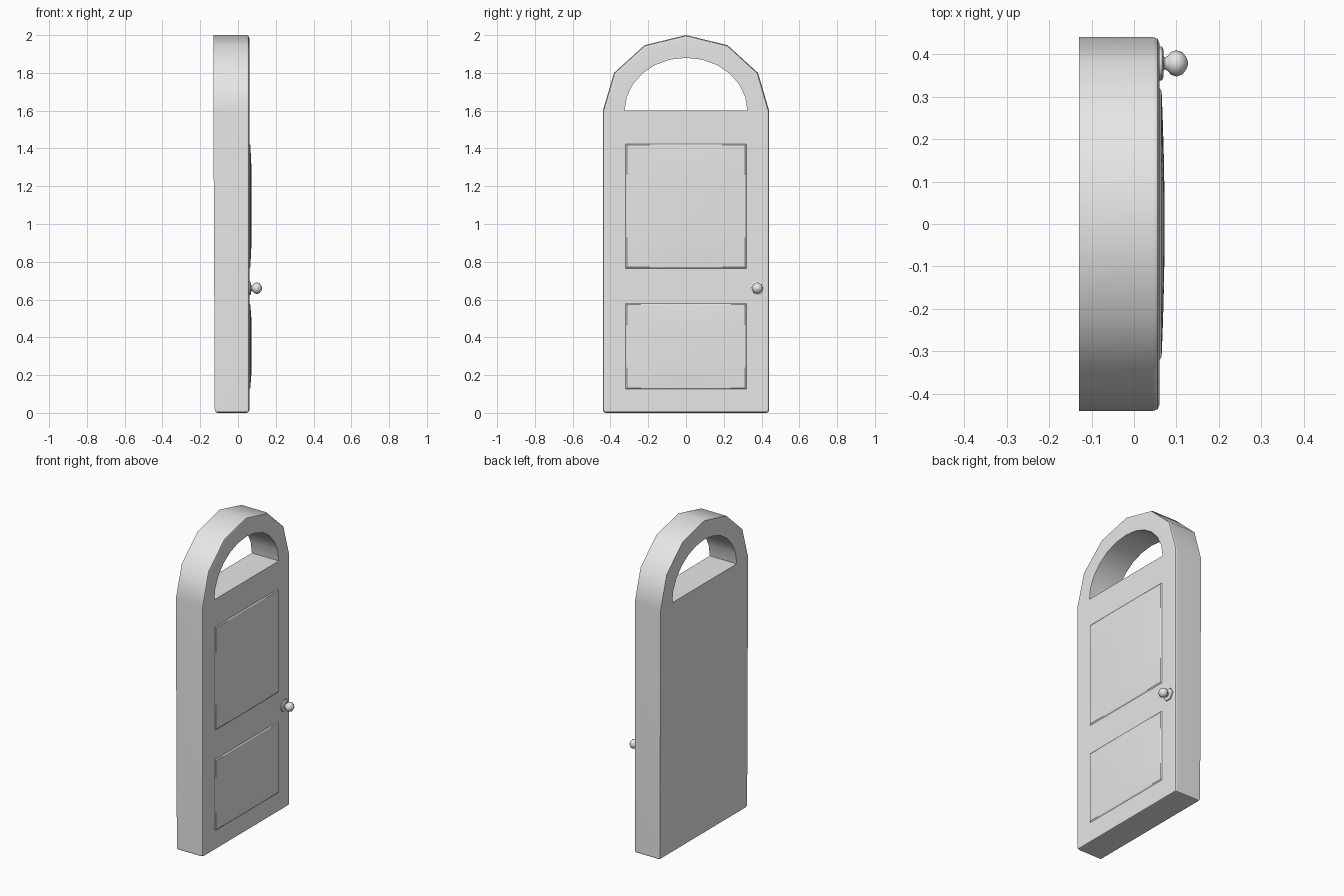
import bpy, bmesh
from math import sin, cos, pi, radians

cube = bpy.data.objects.get("Cube")
if cube:
    bpy.data.objects.remove(cube, do_unlink=True)

grey = bpy.data.materials.new("plain grey")
grey.use_nodes = True
grey.diffuse_color = (0.8, 0.8, 0.8, 1)
grey.node_tree.nodes["Principled BSDF"].inputs["Base Color"].default_value = (0.8, 0.8, 0.8, 1)

BACK, FRONT = -0.13, 0.06
SILL = 1.6


def finish(bm, name, angle):
    bmesh.ops.recalc_face_normals(bm, faces=bm.faces)
    mesh = bpy.data.meshes.new(name)
    bm.to_mesh(mesh)
    bm.free()
    mesh.materials.append(grey)
    obj = bpy.data.objects.new(name, mesh)
    bpy.context.collection.objects.link(obj)
    bpy.ops.object.select_all(action='DESELECT')
    obj.select_set(True)
    bpy.context.view_layer.objects.active = obj
    bpy.ops.object.shade_smooth_by_angle(angle=radians(angle))
    return obj


def arch(half_width, height, segments):
    return [(half_width * cos(pi * i / segments), SILL + height * sin(pi * i / segments))
            for i in range(segments + 1)]


# Door slab: lower leaf plus an arched band around the open fanlight
def door_slab():
    bm = bmesh.new()
    outer = [bm.verts.new((FRONT, y, z)) for y, z in arch(0.44, 0.4, 6)]
    inner = [bm.verts.new((FRONT, y, z)) for y, z in arch(0.325, 0.28, 12)]
    foot = [bm.verts.new((FRONT, y, 0)) for y in (-0.44, 0.44)]
    bm.faces.new([outer[0], inner[0], inner[-1], outer[-1], *foot])
    for i in range(6):
        a, b, c = inner[2 * i:2 * i + 3]
        bm.faces.new([outer[i], outer[i + 1], c, b, a])
    new = bmesh.ops.extrude_face_region(bm, geom=bm.faces[:], use_keep_orig=True)["geom"]
    for v in new:
        if isinstance(v, bmesh.types.BMVert):
            # the leaf tapers very slightly towards the foot at the back
            v.co.x = BACK + (0.007 if v.co.z < 0.1 else 0)
    hole = set(inner)
    edges = []
    for e in bm.edges:
        a, b = e.verts
        front_rim = (a.co.x > 0 and b.co.x > 0 and not (a in hole or b in hole)
                     and any(abs(f.calc_center_median().x - FRONT) > 0.01 for f in e.link_faces))
        bottom = a.co.z < 0.01 and b.co.z < 0.01
        if front_rim or bottom:
            edges.append(e)
    bmesh.ops.recalc_face_normals(bm, faces=bm.faces)
    bmesh.ops.bevel(bm, geom=edges, offset=0.015, segments=2, profile=0.5, affect='EDGES')
    slab = finish(bm, "door_slab", 40)
    slab.modifiers.new("even_shading", 'WEIGHTED_NORMAL').keep_sharp = True


# Raised, gently domed panel with a chamfered border
def panel(name, low, high):
    bm = bmesh.new()
    bmesh.ops.create_grid(bm, x_segments=8, y_segments=8, size=1)
    half_y, half_z, mid = 0.313, (high - low) / 2 - 0.012, (low + high) / 2
    for v in bm.verts:
        u, w = v.co.x, v.co.y
        v.co = (0.065 + 0.007 * (1 - u * u) * (1 - w ** 4), u * half_y, mid + w * half_z)
    rim = [e for e in bm.edges if e.is_boundary]
    new = bmesh.ops.extrude_edge_only(bm, edges=rim)["geom"]
    for v in new:
        if isinstance(v, bmesh.types.BMVert):
            v.co.x = FRONT - 0.004
            v.co.y *= 0.325 / half_y
            v.co.z = mid + (v.co.z - mid) * (half_z + 0.012) / half_z
    # a flat back closes the panel inside the slab
    bmesh.ops.holes_fill(bm, edges=[e for e in bm.edges if e.is_boundary])
    finish(bm, name, 25)


# Lathe a (distance, radius) profile around an axis pointing out of the door
def lathe(name, profile, y, z, sides):
    bm = bmesh.new()
    rings = [[bm.verts.new((x, y + r * cos(2 * pi * i / sides), z + r * sin(2 * pi * i / sides)))
              for i in range(sides)] for x, r in profile]
    for lower, upper in zip(rings, rings[1:]):
        for i in range(sides):
            j = (i + 1) % sides
            bm.faces.new([lower[i], lower[j], upper[j], upper[i]])
    bm.faces.new(rings[0])
    bm.faces.new(rings[-1])
    finish(bm, name, 62)


door_slab()
panel("upper_panel", 0.76, 1.43)
panel("lower_panel", 0.12, 0.585)

# Handle: six-sided rosette, and a neck flaring into a round knob
KNOB_Y, KNOB_Z = 0.378, 0.66
lathe("knob_rosette", [(0.05, 0.04), (0.066, 0.04), (0.07, 0.03)], KNOB_Y, KNOB_Z, 6)
lathe("door_knob", [(0.06, 0.024), (0.073, 0.014), (0.08, 0.018), (0.087, 0.027), (0.1, 0.031),
                    (0.114, 0.026), (0.123, 0.014), (0.127, 0.004)], KNOB_Y, KNOB_Z, 8)
